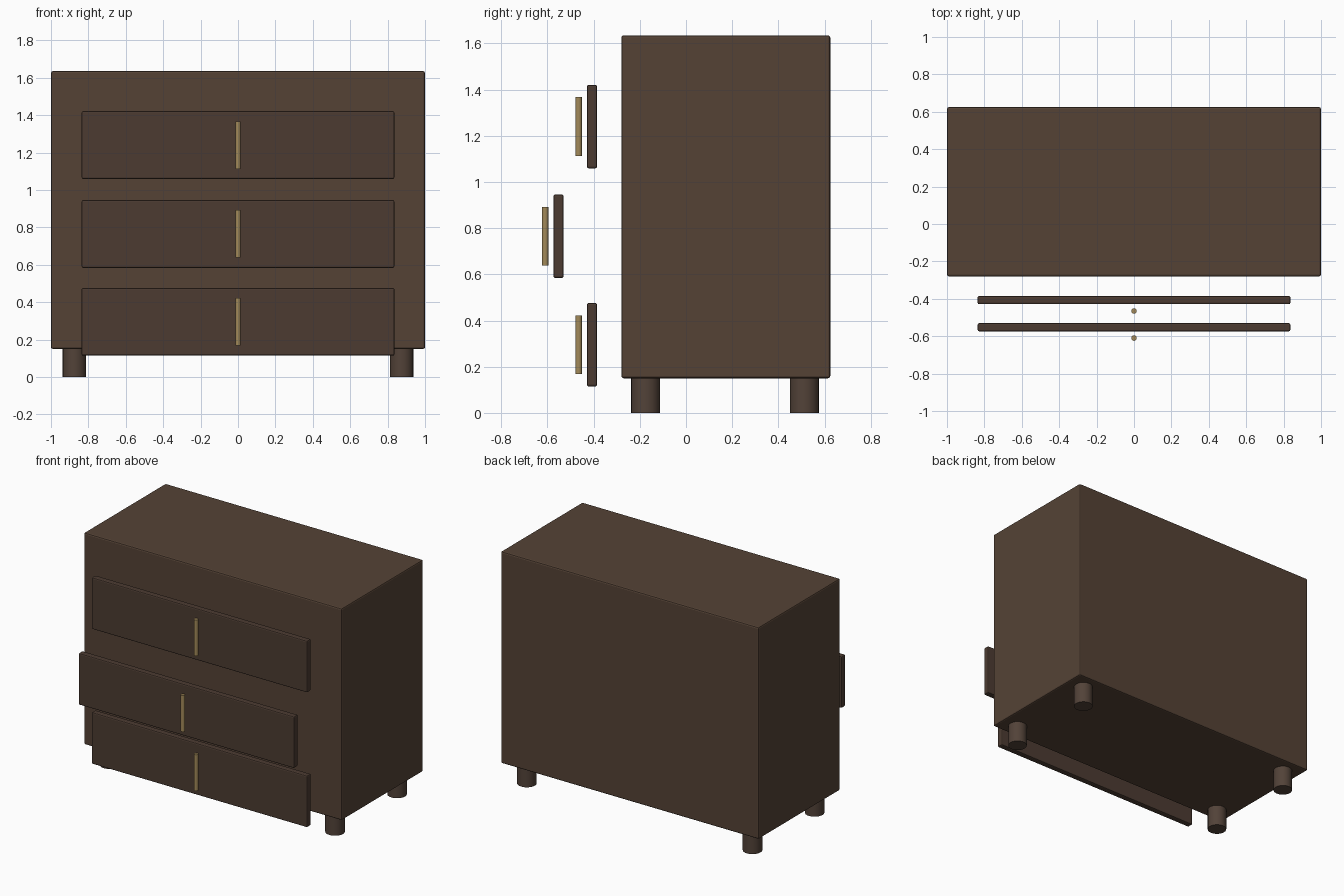
import bpy, math

if "Cube" in bpy.data.objects:
    bpy.data.objects.remove(bpy.data.objects["Cube"])


def material(name, rgb):
    m = bpy.data.materials.new(name)
    m.diffuse_color = (*rgb, 1)
    m.use_nodes = True
    m.node_tree.nodes["Principled BSDF"].inputs["Base Color"].default_value = m.diffuse_color
    return m


body_wood = material("body_wood", (0.09, 0.055, 0.036))
drawer_wood = material("drawer_wood", (0.072, 0.044, 0.031))
leg_wood = material("leg_wood", (0.085, 0.055, 0.04))
brass = material("brass", (0.36, 0.25, 0.10))


def finish(name, mat, bevel=0):
    ob = bpy.context.object
    ob.name = name
    ob.data.materials.append(mat)
    if bevel:
        mod = ob.modifiers.new("soft_edges", "BEVEL")
        mod.width = bevel
        mod.segments = 2
        mod.limit_method = "ANGLE"


def box(name, lo, hi, mat, bevel):
    bpy.ops.mesh.primitive_cube_add(size=1, location=[(a + b) / 2 for a, b in zip(lo, hi)])
    bpy.context.object.scale = [b - a for a, b in zip(lo, hi)]
    bpy.ops.object.transform_apply(location=False, rotation=False, scale=True)
    finish(name, mat, bevel)


def rod(name, x, y, z0, z1, r, mat, sides):
    bpy.ops.mesh.primitive_cylinder_add(vertices=sides, radius=r, depth=z1 - z0,
                                        location=(x, y, (z0 + z1) / 2))
    bpy.ops.object.shade_smooth_by_angle(angle=math.radians(40))
    finish(name, mat)


# Cabinet body
box("cabinet_body", (-1, -0.28, 0.15), (1, 0.625, 1.635), body_wood, 0.01)

# Drawer fronts with vertical bar handles; the middle one is pulled further out
for label, z, y in (("lower", 0.295, -0.407), ("middle", 0.765, -0.552), ("upper", 1.24, -0.407)):
    box(label + "_drawer_front", (-0.836, y - 0.022, z - 0.181), (0.836, y + 0.022, z + 0.181),
        drawer_wood, 0.008)
    rod(label + "_handle", 0, y - 0.058, z - 0.127, z + 0.127, 0.0145, brass, 16)

# Legs
for side, x in (("left", -0.875), ("right", 0.875)):
    for end, y in (("front", -0.175), ("back", 0.513)):
        rod(f"{end}_{side}_leg", x, y, 0, 0.15, 0.0625, leg_wood, 24)
